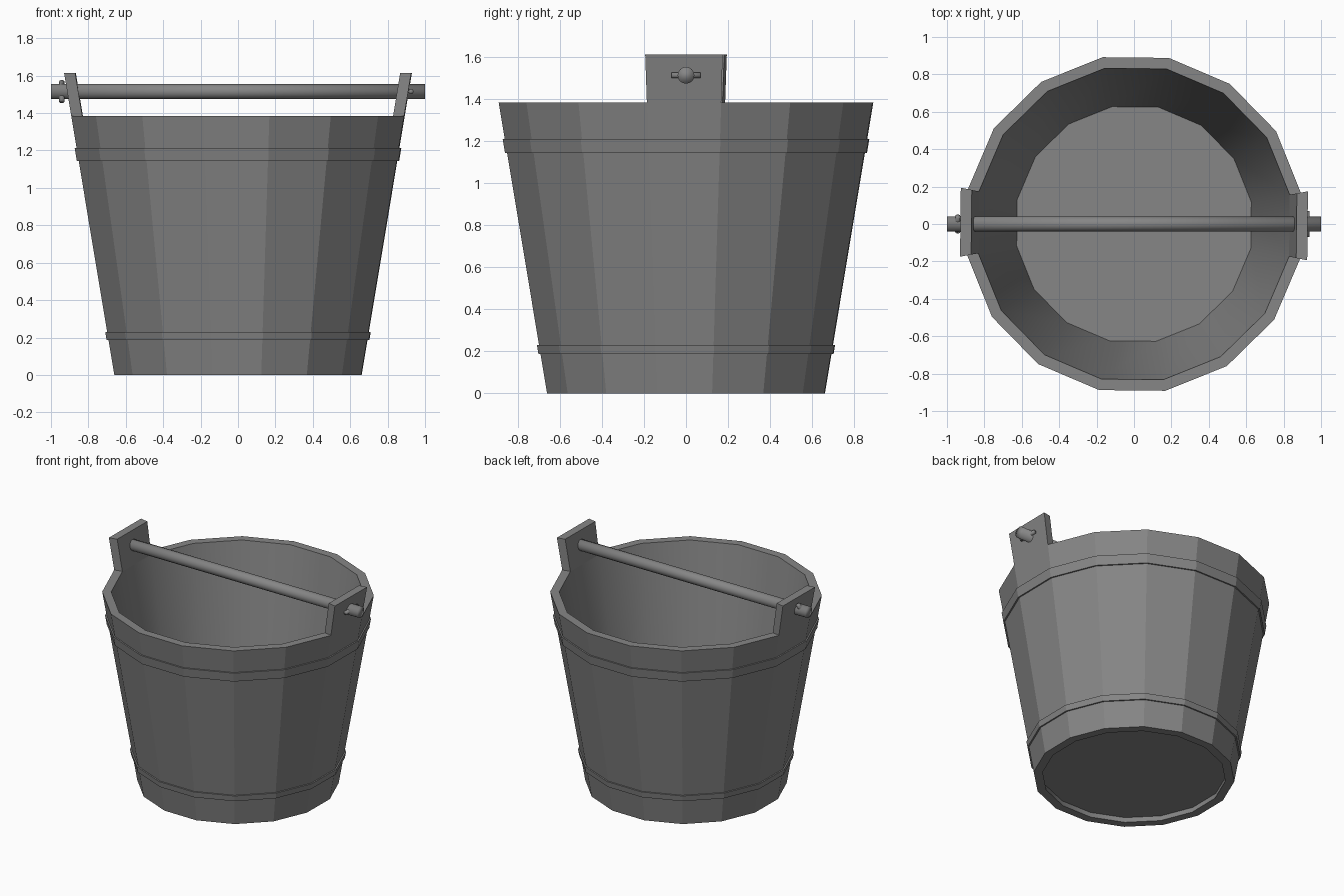
import bpy, bmesh
from math import pi, cos, sin, radians
from mathutils import Vector

if "Cube" in bpy.data.objects:
    bpy.data.objects.remove(bpy.data.objects["Cube"])

SIDES = 16
TWIST = radians(-0.6)      # the bucket sits turned very slightly
WALL = 0.059

dark_grey = bpy.data.materials.new("dark_grey")
dark_grey.diffuse_color = (0.237, 0.237, 0.237, 1)
dark_grey.use_nodes = True
dark_grey.node_tree.nodes["Principled BSDF"].inputs["Base Color"].default_value = dark_grey.diffuse_color


def apothem(z):            # outer flat-to-centre distance at height z
    return 0.66 + 0.166 * z


def ring(bm, apo, z):
    r = apo / cos(pi / SIDES)
    angles = [TWIST + (k - 0.5) * 2 * pi / SIDES for k in range(SIDES)]
    return [bm.verts.new((r * cos(a), r * sin(a), z)) for a in angles]


def bridge(bm, lower, upper):
    n = len(lower)
    return [bm.faces.new((lower[k], lower[(k + 1) % n], upper[(k + 1) % n], upper[k]))
            for k in range(n)]


def finish(bm, name):
    bmesh.ops.recalc_face_normals(bm, faces=bm.faces[:])
    mesh = bpy.data.meshes.new(name)
    bm.to_mesh(mesh)
    bm.free()
    mesh.materials.append(dark_grey)
    obj = bpy.data.objects.new(name, mesh)
    bpy.context.collection.objects.link(obj)
    return obj


def rod(name, start, end, radius, sides):
    start, end = Vector(start), Vector(end)
    axis = end - start
    bpy.ops.mesh.primitive_cylinder_add(vertices=sides, radius=radius, depth=axis.length,
                                        location=(start + end) / 2)
    obj = bpy.context.object
    obj.name = name
    obj.rotation_euler = axis.to_track_quat('Z', 'Y').to_euler()
    bpy.ops.object.shade_smooth()
    obj.data.materials.append(dark_grey)
    return obj


# Bucket body: faceted staves, rim, smooth inside wall, floor and recessed underside
TOP, EAR_TOP, FLOOR, RECESS = 1.385, 1.615, 0.15, 0.04
bm = bmesh.new()
profile = [(apothem(RECESS) - WALL, RECESS), (apothem(0) - WALL, 0), (apothem(0), 0),
           (apothem(TOP), TOP), (apothem(TOP) - WALL, TOP), (apothem(FLOOR) - WALL, FLOOR)]
rings = [ring(bm, a, z) for a, z in profile]
strips = [bridge(bm, a, b) for a, b in zip(rings, rings[1:])]
bm.faces.new(rings[0])
bm.faces.new(rings[-1])
for face in strips[0] + strips[4]:
    face.smooth = True

# Ears: two opposite staves carried on above the rim
for k in (0, SIDES // 2):
    rim_face = strips[3][k]
    res = bmesh.ops.extrude_face_region(bm, geom=[rim_face])
    for v in (g for g in res["geom"] if isinstance(g, bmesh.types.BMVert)):
        inner = v.co.xy.length < (apothem(TOP) - WALL / 2) / cos(pi / SIDES)
        old = apothem(TOP) - (WALL if inner else 0)
        scale = (old + apothem(EAR_TOP) - apothem(TOP)) / old
        v.co = (v.co.x * scale, v.co.y * scale, EAR_TOP)
    if rim_face.is_valid:
        bm.faces.remove(rim_face)
finish(bm, "bucket_body")

# Hoops: thin bands following the taper
for name, z0, z1 in (("lower_hoop", 0.188, 0.23), ("upper_hoop", 1.145, 1.212)):
    bm = bmesh.new()
    band = [ring(bm, apothem(z) + off, z)
            for z, off in ((z0, -0.01), (z0, 0.010), (z1, 0.010), (z1, -0.01))]
    for a, b in zip(band, band[1:] + band[:1]):
        bridge(bm, a, b)
    finish(bm, name)

# Handle bar through the ears
BAR_Z = 1.515
rod("handle_bar", (-1, 0, BAR_Z), (1, 0, BAR_Z), 0.04, 16)

# Locking pegs through the bar ends
rod("right_peg", (0.925, -0.07, BAR_Z), (0.925, 0.07, BAR_Z), 0.014, 8)
rod("left_peg", (-0.942, -0.04, BAR_Z - 0.053), (-0.942, 0.04, BAR_Z + 0.053), 0.015, 8)
